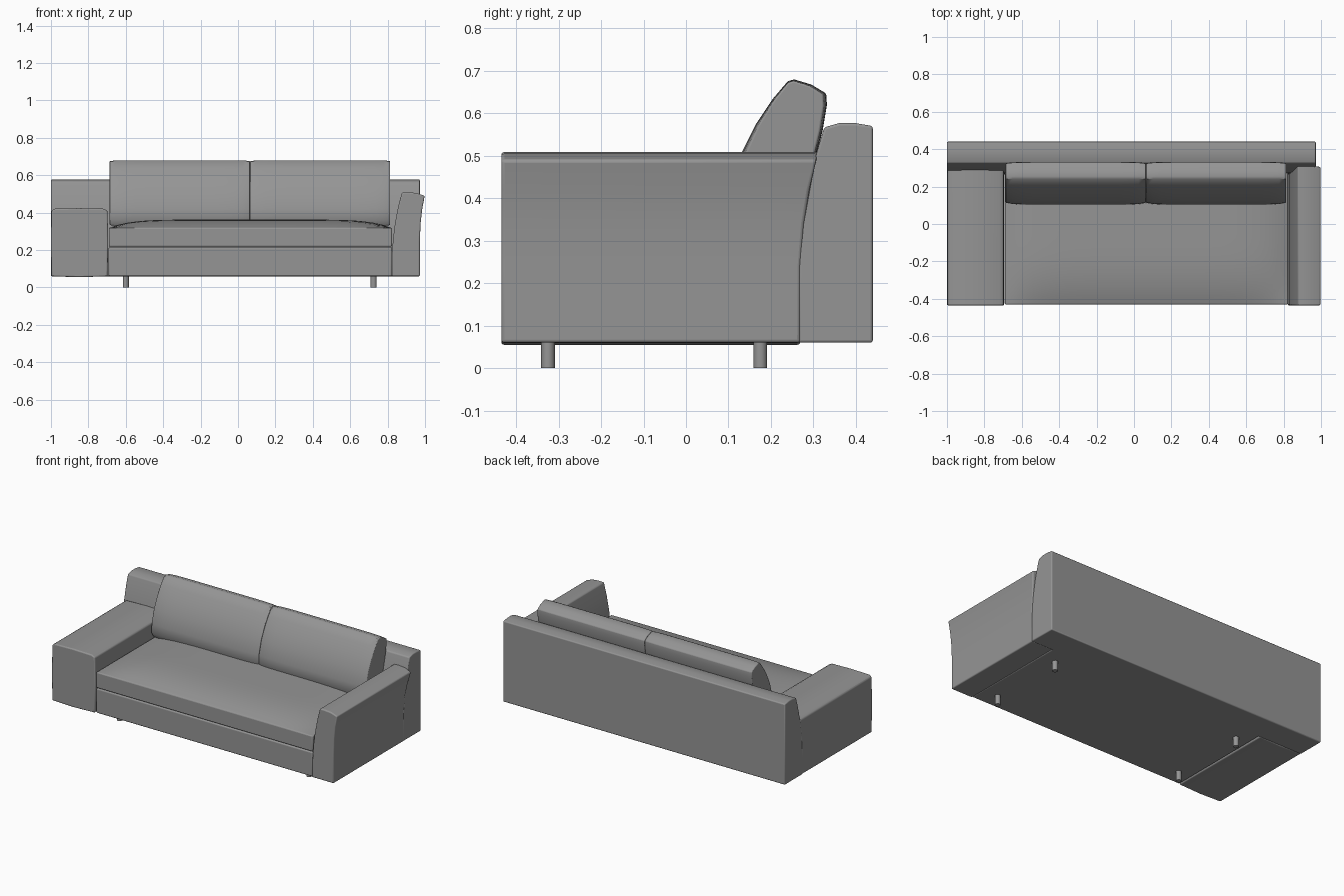
import bpy, bmesh, math

cube = bpy.data.objects.get("Cube")
if cube:
    bpy.data.objects.remove(cube, do_unlink=True)

fabric = bpy.data.materials.new("grey fabric")
fabric.use_nodes = True
GREY = (0.3, 0.3, 0.3, 1)
fabric.diffuse_color = GREY
fabric.node_tree.nodes["Principled BSDF"].inputs["Base Color"].default_value = GREY


def finish(name, bm, bevel=0.0, angle=35):
    """Turn a bmesh into a shaded object with softened hard edges."""
    bmesh.ops.recalc_face_normals(bm, faces=bm.faces)
    mesh = bpy.data.meshes.new(name)
    bm.to_mesh(mesh)
    bm.free()
    obj = bpy.data.objects.new(name, mesh)
    bpy.context.collection.objects.link(obj)
    mesh.materials.append(fabric)
    if bevel:
        mod = obj.modifiers.new("soft edges", 'BEVEL')
        mod.width, mod.segments = bevel, 3
        mod.limit_method, mod.angle_limit = 'ANGLE', math.radians(40)
    bpy.ops.object.select_all(action='DESELECT')
    obj.select_set(True)
    bpy.context.view_layer.objects.active = obj
    bpy.ops.object.shade_smooth_by_angle(angle=math.radians(angle))
    return obj


def extrude_profile(points, axis, start, end):
    """Solid from a closed 2D profile, run along x (y, z points) or y (x, z points)."""
    bm = bmesh.new()
    place = (lambda p, t: (t, *p)) if axis == 'x' else (lambda p, t: (p[0], t, p[1]))
    face = bm.faces.new([bm.verts.new(place(p, start)) for p in points])
    moved = bmesh.ops.extrude_face_region(bm, geom=[face])["geom"]
    offset = (end - start, 0, 0) if axis == 'x' else (0, end - start, 0)
    bmesh.ops.translate(bm, vec=offset, verts=[g for g in moved if isinstance(g, bmesh.types.BMVert)])
    return bm


def box(x0, x1, y0, y1, z0, z1):
    return extrude_profile([(x0, z0), (x1, z0), (x1, z1), (x0, z1)], 'y', y0, y1)


def back_front(z):
    """Depth of the curved front of the backrest at height z."""
    return 0.265 + 0.45 * max(z - 0.2, 0) ** 2


# Backrest: straight rear, front leaning back in a curve
heights = [0.06, 0.2, 0.27, 0.34, 0.41, 0.48, 0.53, 0.567]
rear = [(0.36, 0.577), (0.40, 0.577), (0.44, 0.57), (0.44, 0.06)]
finish("backrest", extrude_profile([(back_front(z), z) for z in heights] + rear, 'x', -1, 0.972), 0.006)

# Arms: rear ends follow the backrest curve
wide = [(-0.997, 0.06), (-0.85, 0.055), (-0.698, 0.06), (-0.694, 0.24), (-0.698, 0.41),
        (-0.72, 0.421), (-0.85, 0.424), (-0.98, 0.421), (-0.997, 0.41), (-1.0, 0.24)]
slim = [(0.822, 0.06), (0.823, 0.17), (0.829, 0.26), (0.839, 0.34), (0.856, 0.43), (0.876, 0.508),
        (0.91, 0.509), (0.955, 0.505), (0.998, 0.49), (0.985, 0.42), (0.976, 0.34), (0.972, 0.24),
        (0.973, 0.06)]
for name, points in (("wide_arm", wide), ("slim_arm", slim)):
    bm = extrude_profile(points, 'y', -0.435, 0.3)
    for v in bm.verts:
        if v.co.y > 0:
            v.co.y = back_front(v.co.z) + 0.004
    finish(name, bm, 0.007)

# Seat base
finish("seat_base", box(-0.692, 0.824, -0.43, 0.28, 0.06, 0.216), 0.008)

# Seat cushion: box with a crowned top
bm = bmesh.new()
bmesh.ops.create_grid(bm, x_segments=30, y_segments=16, size=1)
for v in bm.verts:
    u, w = v.co.x, v.co.y
    crown = (1 - abs(u) ** 7) * (1 - max(-w, 0) ** 3)
    v.co = (0.066 + 0.757 * u, -0.075 + 0.355 * w, 0.318 + 0.045 * crown)
rim = [e for e in bm.edges if e.is_boundary]
sides = bmesh.ops.extrude_edge_only(bm, edges=rim)["geom"]
for v in sides:
    if isinstance(v, bmesh.types.BMVert):
        v.co.z = 0.219
bmesh.ops.holes_fill(bm, edges=[e for e in bm.edges if e.is_boundary])
finish("seat_cushion", bm, 0.006)

# Back cushions: leaning, bulging front, ends slightly drawn in
profile = [(0.12, 0.33), (0.103, 0.36), (0.105, 0.42), (0.13, 0.505), (0.165, 0.575), (0.205, 0.635),
           (0.24, 0.676), (0.255, 0.68), (0.295, 0.668), (0.33, 0.647), (0.332, 0.62),
           (0.322, 0.56), (0.29, 0.44), (0.26, 0.33)]
STEPS = 14
for name, x0, x1 in (("right_back_cushion", -0.686, 0.063), ("left_back_cushion", 0.065, 0.814)):
    bm = bmesh.new()
    rings = []
    for i in range(STEPS + 1):
        t = -math.cos(math.pi * i / STEPS)
        shrink = 1 - 0.08 * abs(t) ** 10
        x = (x0 + x1) / 2 + t * (x1 - x0) / 2
        rings.append([bm.verts.new((x, 0.24 + (y - 0.24) * shrink, 0.5 + (z - 0.5) * (1 - 0.02 * abs(t) ** 10)))
                      for y, z in profile])
    for a, b in zip(rings, rings[1:]):
        for j in range(len(profile)):
            k = (j + 1) % len(profile)
            bm.faces.new((a[j], a[k], b[k], b[j]))
    bm.faces.new(rings[0])
    bm.faces.new(rings[-1])
    finish(name, bm, 0.004)

# Legs
for side, x in (("right", -0.6), ("left", 0.725)):
    for end, y in (("front", -0.325), ("back", 0.175)):
        bm = bmesh.new()
        bmesh.ops.create_cone(bm, cap_ends=True, segments=20, radius1=0.016, radius2=0.016, depth=0.07)
        bmesh.ops.translate(bm, vec=(x, y, 0.035), verts=bm.verts)
        finish(f"{side}_{end}_leg", bm)
